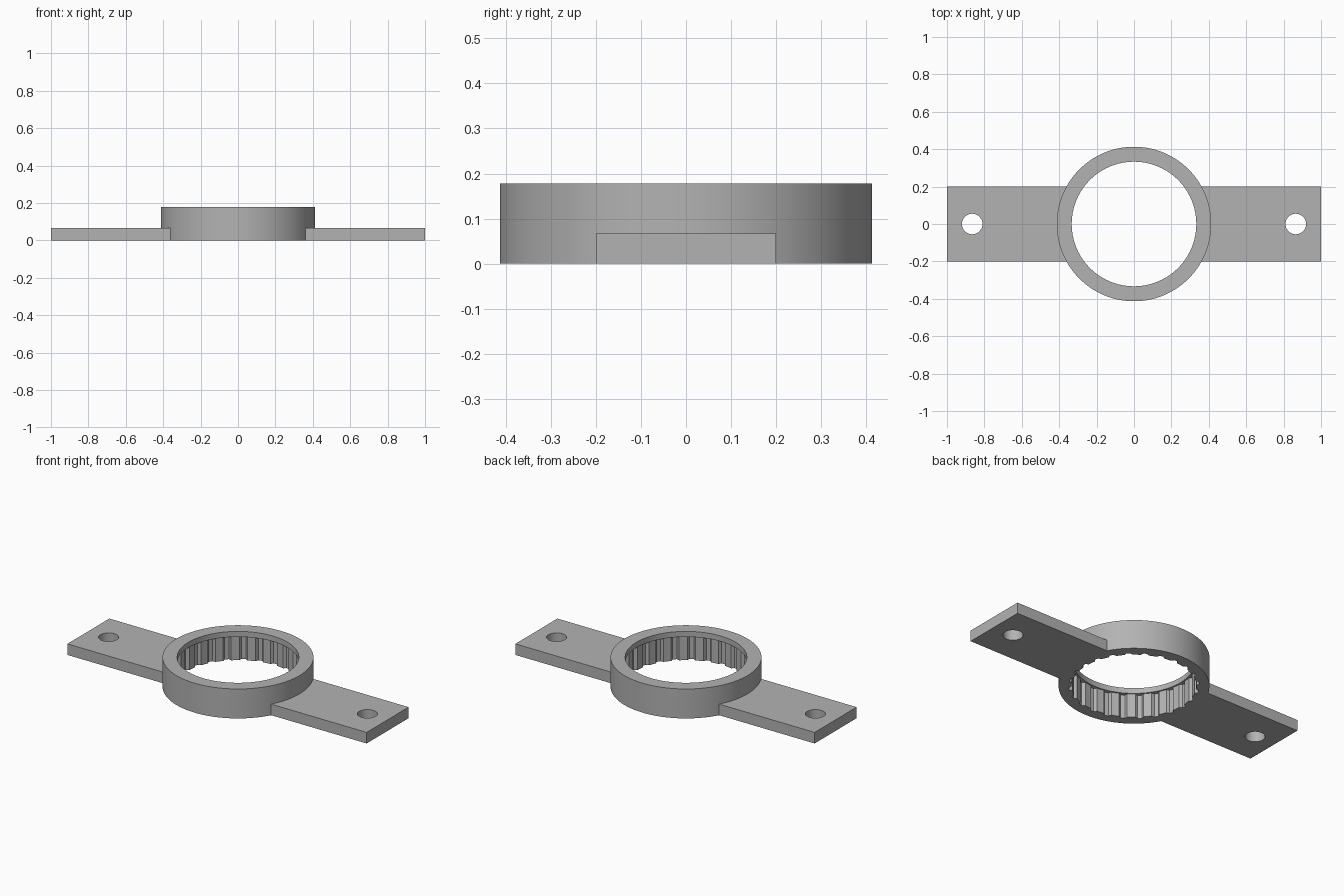
import bpy, bmesh, math

cube = bpy.data.objects.get("Cube")
if cube:
    bpy.data.objects.remove(cube, do_unlink=True)

grey = bpy.data.materials.new("plain grey")
grey.use_nodes = True
grey.diffuse_color = (0.45, 0.45, 0.45, 1)
grey.node_tree.nodes["Principled BSDF"].inputs["Base Color"].default_value = grey.diffuse_color

OUTER, LIP, GROOVE, TOOTH = 0.413, 0.333, 0.358, 0.342
HEIGHT, LIP_Z, ARM_Z = 0.178, 0.145, 0.067
TEETH, STEPS = 24, 8
N = TEETH * STEPS


def finish(name, bm):
    bmesh.ops.recalc_face_normals(bm, faces=bm.faces)
    mesh = bpy.data.meshes.new(name)
    bm.to_mesh(mesh)
    bm.free()
    mesh.materials.append(grey)
    obj = bpy.data.objects.new(name, mesh)
    bpy.context.collection.objects.link(obj)
    bpy.ops.object.select_all(action='DESELECT')
    obj.select_set(True)
    bpy.context.view_layer.objects.active = obj
    bpy.ops.object.shade_smooth_by_angle(angle=math.radians(25))
    return obj


def loop(bm, radius, z):
    """Closed ring of vertices; radius is a function of the step index."""
    return [bm.verts.new((radius(i) * math.cos(math.tau * i / N),
                          radius(i) * math.sin(math.tau * i / N), z)) for i in range(N)]


def bridge(bm, a, b):
    for i in range(len(a)):
        j = (i + 1) % len(a)
        bm.faces.new((a[i], a[j], b[j], b[i]))


# Ring with a smooth lip on top and a toothed bore below it
def bore(i):
    return GROOVE if i % STEPS in (0, 1, STEPS - 1) else TOOTH


bm = bmesh.new()
loops = [loop(bm, r, z) for r, z in (
    (lambda i: OUTER, 0), (lambda i: OUTER, HEIGHT), (lambda i: LIP, HEIGHT),
    (lambda i: LIP, LIP_Z), (bore, LIP_Z), (bore, 0))]
for k in range(len(loops)):
    bridge(bm, loops[k], loops[(k + 1) % len(loops)])
finish("toothed_ring", bm)


# Flat mounting arm with a screw hole and a curved end against the ring
def arm(name, side):
    half, tip, hole_x, hole_r, n = 0.2, 1.0, 0.865, 0.055, 48
    bend = math.asin(half / OUTER)
    outline = [(tip, -half), (tip, half)]
    for i in range(17):
        a = bend * (1 - i / 8)
        outline.append((OUTER * math.cos(a), OUTER * math.sin(a)))
    hole = [(hole_x + hole_r * math.cos(math.tau * i / n),
             hole_r * math.sin(math.tau * i / n)) for i in range(n)]
    bm = bmesh.new()
    rims = []
    for z in (0, ARM_Z):
        layer, edges = [], []
        for points in (outline, hole):
            vs = [bm.verts.new((side * x, y, z)) for x, y in points]
            edges += [bm.edges.new((vs[i], vs[(i + 1) % len(vs)])) for i in range(len(vs))]
            layer.append(vs)
        bmesh.ops.triangle_fill(bm, edges=edges, use_beauty=True)
        rims.append(layer)
    for low, high in zip(*rims):
        bridge(bm, low, high)
    finish(name, bm)


arm("left_arm", 1)
arm("right_arm", -1)
